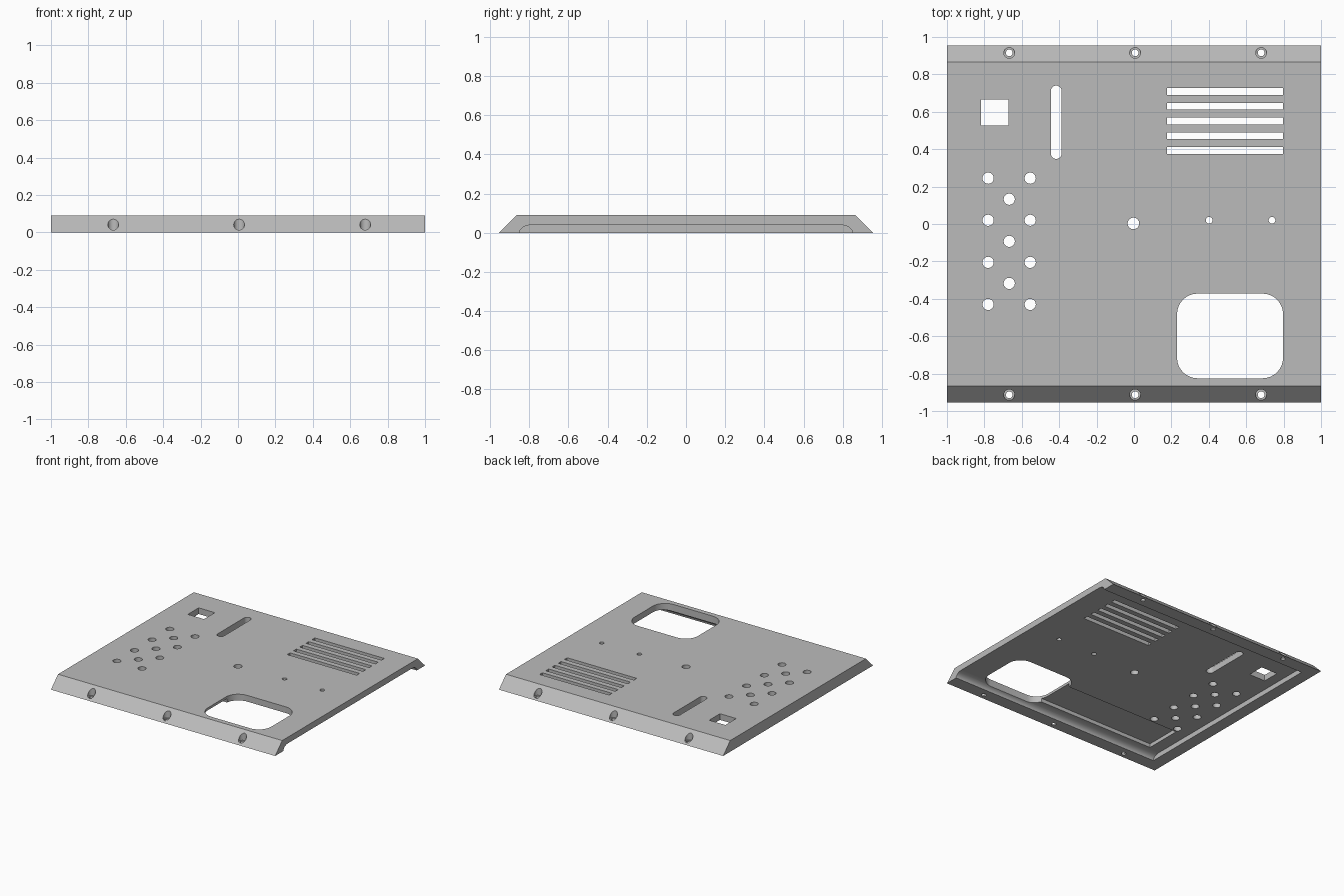
import bpy, bmesh
from math import sin, cos, pi
from mathutils import Vector

if "Cube" in bpy.data.objects:
    bpy.data.objects.remove(bpy.data.objects["Cube"])


def prism(bm, base, direction):
    """Extrude a closed outline along a vector."""
    a = [bm.verts.new(p) for p in base]
    b = [bm.verts.new(Vector(p) + Vector(direction)) for p in base]
    bm.faces.new(a[::-1])
    bm.faces.new(b)
    for i in range(len(a)):
        j = (i + 1) % len(a)
        bm.faces.new((a[i], a[j], b[j], b[i]))


def rounded(x0, x1, y0, y1, r, steps=8):
    """Rectangle outline with rounded corners; r = 0 keeps them square."""
    if r == 0:
        return [(x0, y0), (x1, y0), (x1, y1), (x0, y1)]
    corners = [(x1 - r, y1 - r), (x0 + r, y1 - r), (x0 + r, y0 + r), (x1 - r, y0 + r)]
    pts = []
    for q, (cx, cy) in enumerate(corners):
        for i in range(steps + 1):
            a = (q + i / steps) * pi / 2
            p = (cx + r * cos(a), cy + r * sin(a))
            if all((Vector(p) - Vector(o)).length > 1e-5 for o in pts):
                pts.append(p)
    return pts


def block(bm, outline, z0, z1):
    prism(bm, [(x, y, z0) for x, y in outline], (0, 0, z1 - z0))


def disc(bm, x, y, r, z0, z1, n=24):
    block(bm, [(x + r * cos(2 * pi * i / n), y + r * sin(2 * pi * i / n))
               for i in range(n)], z0, z1)


def make(name, bm):
    bmesh.ops.recalc_face_normals(bm, faces=bm.faces)
    me = bpy.data.meshes.new(name)
    bm.to_mesh(me)
    bm.free()
    ob = bpy.data.objects.new(name, me)
    bpy.context.scene.collection.objects.link(ob)
    return ob


def cut(target, bm):
    """Subtract a cutter, bake the result and remove the cutter."""
    cutter = make("cutter", bm)
    cutter.hide_render = True
    mod = target.modifiers.new("cut", "BOOLEAN")
    mod.operation, mod.solver, mod.object = "DIFFERENCE", "EXACT", cutter
    bpy.context.view_layer.update()
    deps = bpy.context.evaluated_depsgraph_get()
    target.data = bpy.data.meshes.new_from_object(target.evaluated_get(deps))
    target.modifiers.remove(mod)
    bpy.data.objects.remove(cutter)


# Panel with sloped front and back edges
TOP = 0.09
bm = bmesh.new()
prism(bm, [(-1, y, z) for y, z in
           ((-0.955, 0), (0.955, 0), (0.865, TOP), (-0.865, TOP))], (2, 0, 0))
panel = make("cover_panel", bm)

# Underside recess with rounded long sides, open on the left end
arc = [(0.79 + 0.06 * cos(i * pi / 16), 0.04 * sin(i * pi / 16)) for i in range(9)]
section = [(0.85, -0.05)] + arc
section += [(-y, z) for y, z in reversed(section)]
bm = bmesh.new()
prism(bm, [(-0.9, y, z) for y, z in section], (2, 0, 0))
cut(panel, bm)

# Deeper pocket beside the large opening
bm = bmesh.new()
block(bm, rounded(-0.8, 0.3, -0.77, -0.47, 0), -0.05, 0.07)
cut(panel, bm)

# Through openings
bm = bmesh.new()
low, high = -0.1, 0.2
block(bm, rounded(0.23, 0.797, -0.825, -0.372, 0.11), low, high)
block(bm, rounded(-0.445, -0.387, 0.348, 0.74, 0.0289), low, high)
block(bm, rounded(-0.817, -0.672, 0.527, 0.665, 0), low, high)
for i in range(5):
    y = 0.393 + i * 0.079
    block(bm, rounded(0.177, 0.797, y - 0.018, y + 0.018, 0), low, high)
for i in range(4):
    y = 0.245 - i * 0.225
    for x in (-0.78, -0.555):
        disc(bm, x, y, 0.03, low, high)
    if i < 3:
        disc(bm, -0.667, y - 0.1125, 0.03, low, high)
disc(bm, -0.003, 0.003, 0.031, low, high)
for x in (0.402, 0.738):
    disc(bm, x, 0.02, 0.018, low, high)
cut(panel, bm)

# Screw holes with counterbores in the sloped edges
for r, bottom in ((0.029, 0.012), (0.018, low)):
    bm = bmesh.new()
    for x in (-0.667, 0.006, 0.68):
        for y in (-0.913, 0.915):
            disc(bm, x, y, r, bottom, high)
    cut(panel, bm)

# Colour and shading
grey = bpy.data.materials.new("plain_grey")
grey.use_nodes = True
colour = (0.5, 0.5, 0.5, 1)
grey.diffuse_color = colour
grey.node_tree.nodes["Principled BSDF"].inputs["Base Color"].default_value = colour
panel.data.materials.clear()
panel.data.materials.append(grey)

bpy.ops.object.select_all(action="DESELECT")
panel.select_set(True)
bpy.context.view_layer.objects.active = panel
bpy.ops.object.shade_smooth_by_angle(angle=pi / 6)
for f in panel.data.polygons:
    f.material_index = 0
    if abs(f.normal.z) > 0.999:
        f.use_smooth = False
